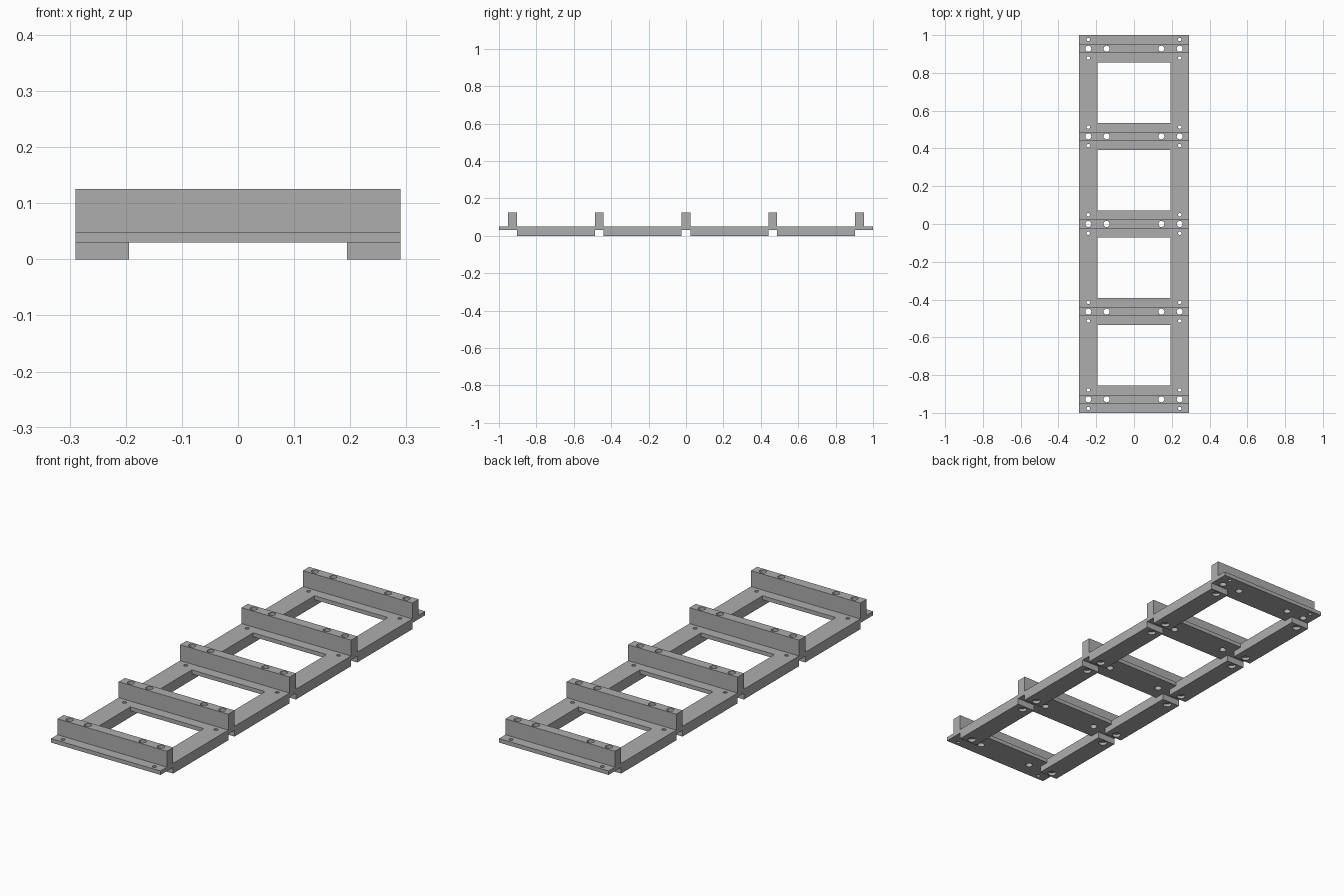
import bpy, bmesh
from mathutils import Matrix

if "Cube" in bpy.data.objects:
    bpy.data.objects.remove(bpy.data.objects["Cube"])

HALF_W, RAIL_IN = 0.29, 0.194       # outer half width, inner edge of side rails
PLATE_Z0, PLATE_Z1, TOP = 0.03, 0.049, 0.125
PITCH, BAR, FLANGE = 0.464, 0.0235, 0.072
BARS = [i * PITCH for i in range(-2, 3)]

grey = bpy.data.materials.new("plain grey")
grey.use_nodes = True
grey.diffuse_color = (0.42, 0.42, 0.42, 1)
grey.node_tree.nodes["Principled BSDF"].inputs["Base Color"].default_value = grey.diffuse_color


def finish(name, bm):
    mesh = bpy.data.meshes.new(name)
    bm.to_mesh(mesh)
    bm.free()
    mesh.materials.append(grey)
    ob = bpy.data.objects.new(name, mesh)
    bpy.context.collection.objects.link(ob)
    return ob


def boxes(name, spans):
    """One mesh of boxes, each given as (x0, x1), (y0, y1), (z0, z1)."""
    bm = bmesh.new()
    for span in spans:
        mid = [(a + b) / 2 for a, b in span]
        size = [b - a for a, b in span]
        mat = Matrix.Translation(mid) @ Matrix.Diagonal((*size, 1))
        bmesh.ops.create_cube(bm, size=1, matrix=mat)
    return finish(name, bm)


def drills(name, points, radius, z0, z1):
    """One mesh of vertical cylinders used as a cutter."""
    bm = bmesh.new()
    for x, y in points:
        bmesh.ops.create_cone(bm, cap_ends=True, segments=24, radius1=radius, radius2=radius,
                              depth=z1 - z0, matrix=Matrix.Translation((x, y, (z0 + z1) / 2)))
    ob = finish(name, bm)
    ob.hide_render = True
    return ob


def cut(ob, *cutters):
    bpy.context.view_layer.objects.active = ob
    for cutter in cutters:
        mod = ob.modifiers.new("cut", 'BOOLEAN')
        mod.operation, mod.solver, mod.object = 'DIFFERENCE', 'EXACT', cutter
        bpy.ops.object.modifier_apply(modifier=mod.name)


# Cutters: windows, bolt holes in the uprights, screw holes beside them
bays = list(zip(BARS, BARS[1:]))
windows = boxes("window_cutter", [((-RAIL_IN, RAIL_IN), (a + FLANGE, b - FLANGE), (-0.1, 0.2))
                                  for a, b in bays])
windows.hide_render = True
bolt_pts = [(s * x, y) for y in BARS for x in (0.242, 0.145) for s in (-1, 1)]
screw_pts = [(s * 0.242, y + d) for y in BARS for d in (-0.049, 0.049) for s in (-1, 1)]
bolts = drills("bolt_cutter", bolt_pts, 0.016, -0.1, 0.2)
screws = drills("screw_cutter", screw_pts, 0.009, -0.1, 0.2)
recesses = drills("recess_cutter", screw_pts, 0.019, -0.1, 0.014)

# Flat ladder plate
plate = boxes("ladder_plate", [((-HALF_W, HALF_W), (-1, 1), (PLATE_Z0, PLATE_Z1))])
cut(plate, windows, bolts, screws)

# Upright crossbars
for n, y in enumerate(BARS, 1):
    bar = boxes(f"crossbar_{n}", [((-HALF_W, HALF_W), (y - BAR, y + BAR), (PLATE_Z1, TOP))])
    cut(bar, bolts)

# Side rail blocks under the plate, with a gap below each crossbar
for side, (x0, x1) in (("left", (RAIL_IN, HALF_W)), ("right", (-HALF_W, -RAIL_IN))):
    for n, (a, b) in enumerate(bays, 1):
        rail = boxes(f"{side}_rail_{n}", [((x0, x1), (a + BAR, b - BAR), (0, PLATE_Z0))])
        cut(rail, screws, recesses)

for cutter in (windows, bolts, screws, recesses):
    bpy.data.objects.remove(cutter)
